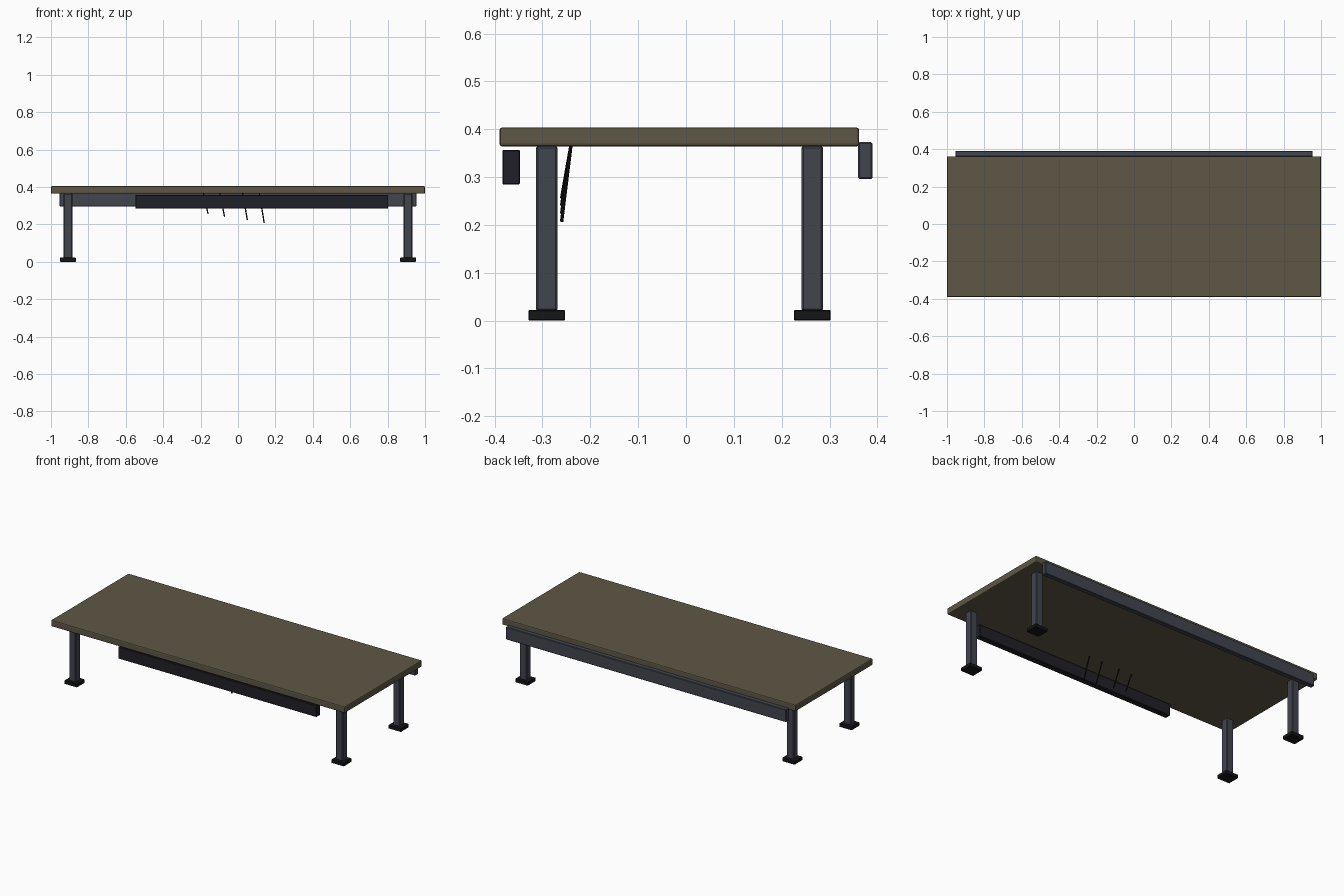
import bpy
from mathutils import Vector

if "Cube" in bpy.data.objects:
    bpy.data.objects.remove(bpy.data.objects["Cube"])


def material(name, rgb):
    m = bpy.data.materials.new(name)
    m.diffuse_color = (*rgb, 1)
    m.use_nodes = True
    m.node_tree.nodes["Principled BSDF"].inputs["Base Color"].default_value = m.diffuse_color
    return m


WOOD = material("olive_wood", (0.11, 0.095, 0.06))
STEEL = material("blue_grey_steel", (0.055, 0.06, 0.078))
DARK = material("dark_plastic", (0.014, 0.014, 0.02))
BLACK = material("black_rubber", (0.008, 0.008, 0.01))


def box(name, lo, hi, mat, bevel=0.002, segments=1):
    lo, hi = Vector(lo), Vector(hi)
    bpy.ops.mesh.primitive_cube_add(size=1, location=(lo + hi) / 2)
    o = bpy.context.object
    o.name = name
    o.scale = hi - lo
    bpy.ops.object.transform_apply(location=False, rotation=False, scale=True)
    o.data.materials.append(mat)
    b = o.modifiers.new("soft_edges", 'BEVEL')
    b.width, b.segments = bevel, segments
    return o


def cable(name, a, b, radius):
    a, b = Vector(a), Vector(b)
    d = b - a
    bpy.ops.mesh.primitive_cylinder_add(vertices=8, radius=radius, depth=d.length,
                                        location=(a + b) / 2)
    o = bpy.context.object
    o.name = name
    o.rotation_euler = d.to_track_quat('Z', 'Y').to_euler()
    o.data.materials.append(BLACK)
    bpy.ops.object.shade_smooth_by_angle()


# Desktop slab
box("tabletop", (-1, -0.39, 0.364), (1, 0.362, 0.404), WOOD, 0.006, 2)

# Four legs with foot pads
for side, sx in (("left", -1), ("right", 1)):
    for end, y in (("front", -0.291), ("back", 0.264)):
        x = sx * 0.909
        box(f"{end}_{side}_leg", (x - 0.0235, y - 0.0225, 0.02),
            (x + 0.0235, y + 0.0225, 0.365), STEEL, 0.004)
        box(f"{end}_{side}_foot", (x - 0.043, y - 0.0385, 0),
            (x + 0.043, y + 0.0385, 0.022), BLACK)

# Rear rail and offset front cable tray
box("rear_rail", (-0.955, 0.36, 0.296), (0.955, 0.39, 0.373), STEEL, 0.003)
box("cable_tray", (-0.548, -0.384, 0.285), (0.803, -0.347, 0.357), DARK)

# Hanging cables
for i, (x, z) in enumerate(((-0.16, 0.256), (-0.072, 0.241), (0.05, 0.224), (0.14, 0.207))):
    cable(f"cable_{i + 1}", (x - 0.026, -0.24, 0.37), (x, -0.26, z), 0.0035)
